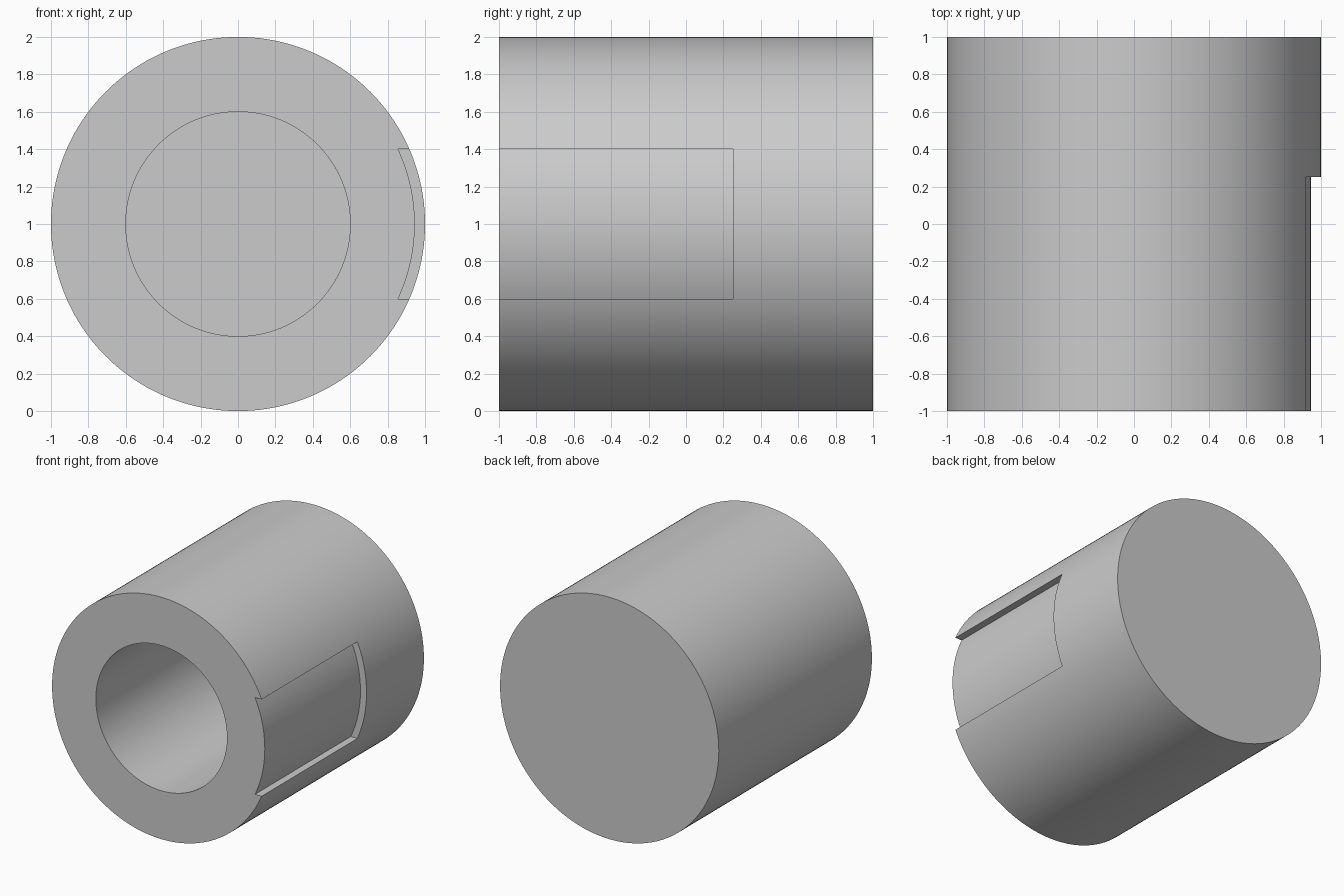
import bpy, bmesh
from math import sin, cos, pi, asin, radians

cube = bpy.data.objects.get("Cube")
if cube:
    bpy.data.objects.remove(cube, do_unlink=True)

grey = bpy.data.materials.new("plain grey")
grey.use_nodes = True
colour = (0.6, 0.6, 0.6, 1)
grey.diffuse_color = colour
grey.node_tree.nodes["Principled BSDF"].inputs["Base Color"].default_value = colour


def arc(radius, start, end, steps):
    """Points (x, z) on a circle around the body's axis."""
    angles = [start + (end - start) * i / steps for i in range(steps + 1)]
    return [(radius * cos(a), 1 + radius * sin(a)) for a in angles]


def prism(name, outline, y0, y1):
    """Extrude an (x, z) outline along y."""
    bm = bmesh.new()
    face = bm.faces.new([bm.verts.new((x, y0, z)) for x, z in outline])
    new = bmesh.ops.extrude_face_region(bm, geom=[face])["geom"]
    verts = [v for v in new if isinstance(v, bmesh.types.BMVert)]
    bmesh.ops.translate(bm, verts=verts, vec=(0, y1 - y0, 0))
    bmesh.ops.recalc_face_normals(bm, faces=bm.faces)
    mesh = bpy.data.meshes.new(name)
    bm.to_mesh(mesh)
    bm.free()
    mesh.materials.append(grey)
    obj = bpy.data.objects.new(name, mesh)
    bpy.context.collection.objects.link(obj)
    return obj


# Round body lying along y, closed at the back
body = prism("cylinder_body", arc(1, 0, 2 * pi, 160)[:-1], -1, 1)

# Cutters: blind bore from the front, shallow slot on the left side
bore = prism("bore_cutter", arc(0.6, 0, 2 * pi, 128)[:-1], -1.2, 0.6)
floor_radius = 0.945
half = asin(0.4 / floor_radius)
slot = prism("slot_cutter",
             arc(floor_radius, -half, half, 24) + [(1.2, 1.4), (1.2, 0.6)],
             -1.2, 0.25)

bpy.ops.object.select_all(action="DESELECT")
bpy.context.view_layer.objects.active = body
body.select_set(True)
for cutter in (bore, slot):
    cutter.hide_render = True
    cut = body.modifiers.new(cutter.name, "BOOLEAN")
    cut.operation = "DIFFERENCE"
    cut.solver = "EXACT"
    cut.object = cutter
    bpy.ops.object.modifier_apply(modifier=cut.name)
    bpy.data.objects.remove(cutter, do_unlink=True)

bpy.ops.object.shade_smooth_by_angle(angle=radians(30))
